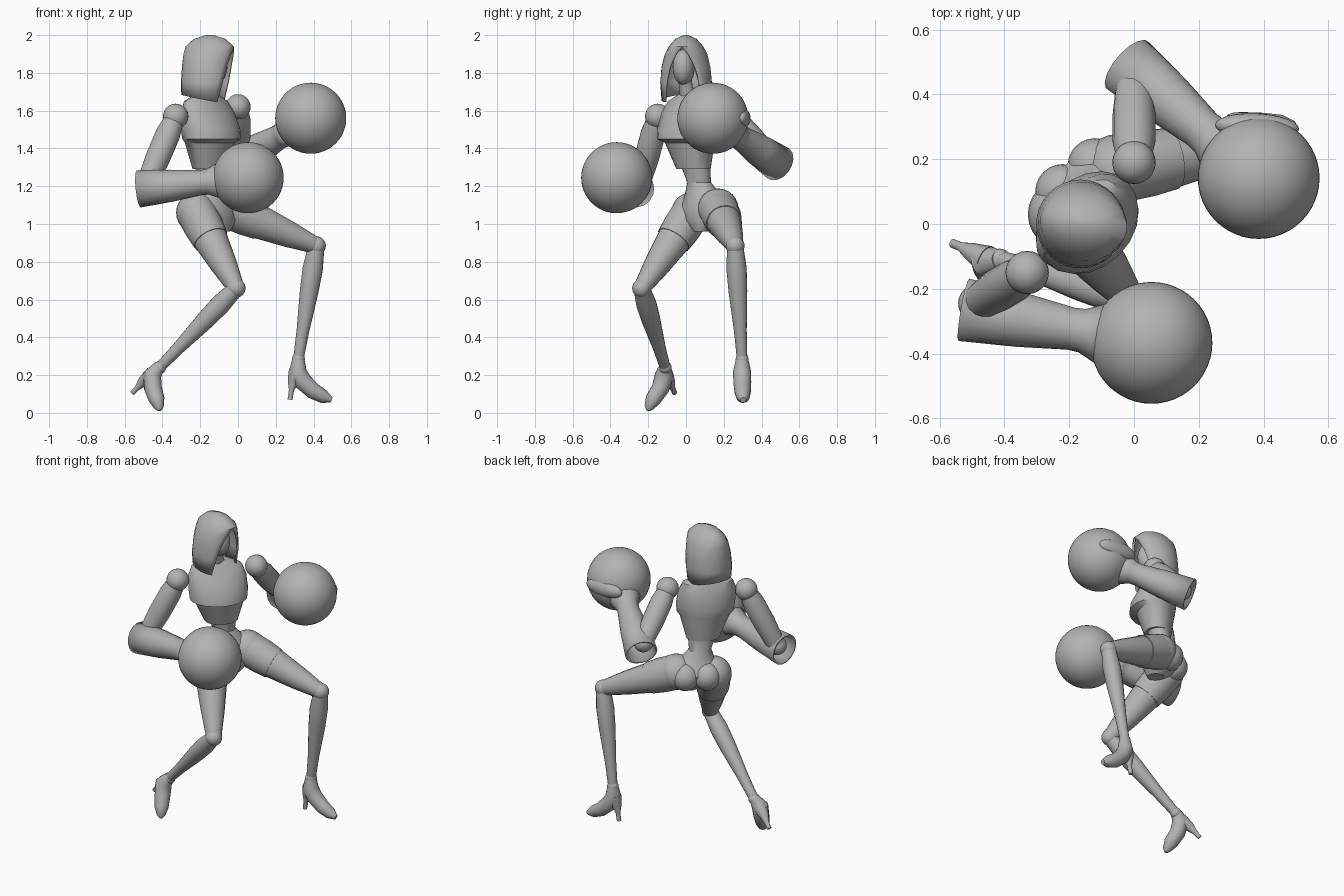
import bpy, bmesh
from math import sin, cos, pi, radians
from mathutils import Vector, Matrix

old = bpy.data.objects.get("Cube")
if old:
    bpy.data.objects.remove(old)

grey = bpy.data.materials.new("plain grey")
grey.use_nodes = True
grey.diffuse_color = (0.45, 0.45, 0.45, 1)
bsdf = grey.node_tree.nodes["Principled BSDF"]
bsdf.inputs["Base Color"].default_value = grey.diffuse_color
bsdf.inputs["Roughness"].default_value = 0.7

UP = Vector((0, 0, 1))


def finish(name, bm, thickness=0, angle=35):
    bmesh.ops.recalc_face_normals(bm, faces=bm.faces)
    mesh = bpy.data.meshes.new(name)
    bm.to_mesh(mesh)
    bm.free()
    ob = bpy.data.objects.new(name, mesh)
    bpy.context.collection.objects.link(ob)
    mesh.materials.append(grey)
    bpy.ops.object.select_all(action='DESELECT')
    ob.select_set(True)
    bpy.context.view_layer.objects.active = ob
    bpy.ops.object.shade_smooth_by_angle(angle=radians(angle))
    if thickness:
        mod = ob.modifiers.new("thickness", 'SOLIDIFY')
        mod.thickness = thickness
    return ob


def skin(bm, rows, closed=True, caps=True):
    """Join rows of points with quads."""
    rows = [[bm.verts.new(p) for p in row] for row in rows]
    n = len(rows[0])
    for a, b in zip(rows, rows[1:]):
        for i in range(n if closed else n - 1):
            j = (i + 1) % n
            bm.faces.new((a[i], a[j], b[j], b[i]))
    if caps:
        bm.faces.new(rows[0])
        bm.faces.new(rows[-1])


def tube(name, points, sides=16, caps=True, thickness=0):
    """Round limb through (x, y, z, radius) points."""
    centres = [Vector(p[:3]) for p in points]
    rows = []
    ref = Vector((0.3, 1, 0.1))
    for i, c in enumerate(centres):
        t = (centres[min(i + 1, len(centres) - 1)] - centres[max(i - 1, 0)]).normalized()
        u = (ref - t * ref.dot(t)).normalized()
        v = t.cross(u)
        ref = u
        rows.append([c + (u * cos(2 * pi * k / sides) + v * sin(2 * pi * k / sides)) * points[i][3]
                     for k in range(sides)])
    bm = bmesh.new()
    skin(bm, rows, caps=caps)
    return finish(name, bm, thickness)


def stack(name, rings, yaw, sides=20):
    """Horizontal oval rings (x, y, z, half width, half depth) facing yaw."""
    f = Vector((cos(yaw), sin(yaw), 0))
    s = UP.cross(f)
    rows = [[Vector((x, y, z)) + f * d * cos(2 * pi * k / sides) + s * w * sin(2 * pi * k / sides)
             for k in range(sides)] for x, y, z, w, d in rings]
    bm = bmesh.new()
    skin(bm, rows)
    return finish(name, bm, angle=30)


def ball(name, centre, radius, scale=(1, 1, 1), yaw=0, segments=24):
    bm = bmesh.new()
    m = Matrix.Translation(centre) @ Matrix.Rotation(yaw, 4, 'Z') @ Matrix.Diagonal((*scale, 1))
    bmesh.ops.create_uvsphere(bm, u_segments=segments, v_segments=segments // 2, radius=radius, matrix=m)
    return finish(name, bm, angle=60)


def lerp(a, b, t):
    return Vector(a).lerp(Vector(b), t)


def along(a, b, stops):
    """Points on the line a-b for (fraction, radius) stops."""
    return [(*lerp(a, b, t), r) for t, r in stops]


BODY_YAW = radians(-45)
HEAD_YAW = radians(-10)

# Torso
stack("bodice", [(-.15, .04, 1.29, .10, .08), (-.15, .02, 1.43, .15, .11), (-.14, .0, 1.45, .172, .135),
                 (-.145, .005, 1.50, .178, .135), (-.16, .012, 1.59, .175, .10),
                 (-.17, .02, 1.65, .15, .07), (-.17, .02, 1.69, .06, .05)], BODY_YAW)
stack("waist_and_hips", [(-.09, .09, .96, .04, .05), (-.12, .1, 1.02, .13, .10), (-.14, .1, 1.09, .15, .11),
                         (-.14, .09, 1.15, .11, .085), (-.15, .07, 1.22, .066, .06),
                         (-.15, .05, 1.31, .085, .07)], BODY_YAW)
for side, x, y in (("right", -.22, .10), ("left", -.12, .18)):
    ball(side + "_buttock", (x, y, 1.07), .085)

# Head, neck and hood
tube("neck", [(-.17, .02, 1.65, .05), (-.15, .0, 1.72, .036), (-.13, -.01, 1.80, .036)])
ball("face", (-.13, -.012, 1.83), .1, (.75, .58, .95), HEAD_YAW)

f = Vector((cos(HEAD_YAW), sin(HEAD_YAW), 0))
s = UP.cross(f)
rows = []
# Each ring: centre x, height, half width, half depth, half angle of the opening
for x, z, w, d, gap in ((-.17, 1.66, .13, .13, 52), (-.165, 1.75, .137, .137, 42), (-.16, 1.83, .13, .137, 33),
                        (-.155, 1.90, .112, .135, 18), (-.15, 1.94, .09, .13, 0),
                        (-.15, 1.98, .055, .085, 0), (-.15, 2.0, .012, .02, 0)):
    start = radians(gap)
    row = []
    for k in range(25):
        a = start + (2 * pi - 2 * start) * k / 24
        tilt = -.025 * cos(a) if z < 1.7 else 0
        row.append(Vector((x, 0, z + tilt)) + f * d * cos(a) + s * w * sin(a))
    rows.append(row)
bm = bmesh.new()
skin(bm, rows, closed=False, caps=False)
bmesh.ops.remove_doubles(bm, verts=bm.verts, dist=.0005)
bmesh.ops.holes_fill(bm, edges=[e for e in bm.edges if e.is_boundary and
                                min(v.co.z for v in e.verts) > 1.995], sides=30)
finish("hood", bm, thickness=.012)

# Arms with long-cuffed boxing gloves
arms = {"right": ((-.33, -.15, 1.57), (-.485, -.245, 1.21), (-.525, -.265, 1.185), (.054, -.367, 1.245)),
        "left": ((.0, .19, 1.62), (.0, .44, 1.36), (-.02, .49, 1.32), (.385, .142, 1.56))}
for side, (shoulder, elbow, cuff, hand) in arms.items():
    ball(side + "_shoulder", shoulder, .067)
    tube(side + "_upper_arm", along(shoulder, elbow, ((.08, .055), (.25, .066), (.6, .066), (1, .055))))
    ball(side + "_elbow", elbow, .058)
    tube(side + "_glove_cuff", along(cuff, hand, ((0, .098), (.3, .085), (.57, .066), (.63, .068), (.75, .1))),
         caps=False, thickness=.01)
    ball(side + "_glove", hand, .188, segments=48)
ball("left_thumb", (.38, .30, 1.56), .13, (1, .32, .4), radians(-3))

# Legs
legs = {"right": ((-.22, .03, 1.06), (-.01, -.235, .66), (-.415, -.11, .24)),
        "left": ((-.05, .17, 1.08), (.415, .26, .885), (.32, .297, .285))}
for side, (hip, knee, ankle) in legs.items():
    ball(side + "_hip", hip, .108)
    tube(side + "_thigh", along(hip, knee, ((0, .1), (.35, .092), (.7, .07), (1, .045))))
    tube(side + "_shorts_leg", along(hip, knee, ((0, .106), (.2, .104), (.36, .096))))
    ball(side + "_knee", knee, .05)
    tube(side + "_shin", along(knee, ankle, ((0, .043), (.2, .054), (.4, .05), (.75, .034), (1, .028))))
    ball(side + "_ankle", ankle, .034)

# High-heeled shoes
tube("right_shoe", [(-.415, -.11, .25, .03), (-.455, -.115, .2, .05), (-.45, -.135, .13, .047),
                    (-.43, -.175, .07, .042), (-.418, -.195, .03, .026), (-.415, -.2, .012, .01)])
tube("right_heel", [(-.455, -.11, .20, .045), (-.505, -.085, .165, .028), (-.535, -.07, .13, .014),
                    (-.56, -.06, .105, .014)])
tube("left_shoe", [(.32, .297, .29, .032), (.315, .297, .22, .048), (.345, .298, .165, .048),
                   (.4, .3, .115, .044), (.455, .302, .085, .036), (.495, .303, .068, .015)])
tube("left_heel", [(.312, .297, .22, .045), (.292, .297, .165, .03), (.283, .297, .12, .014),
                   (.275, .297, .07, .013)])
